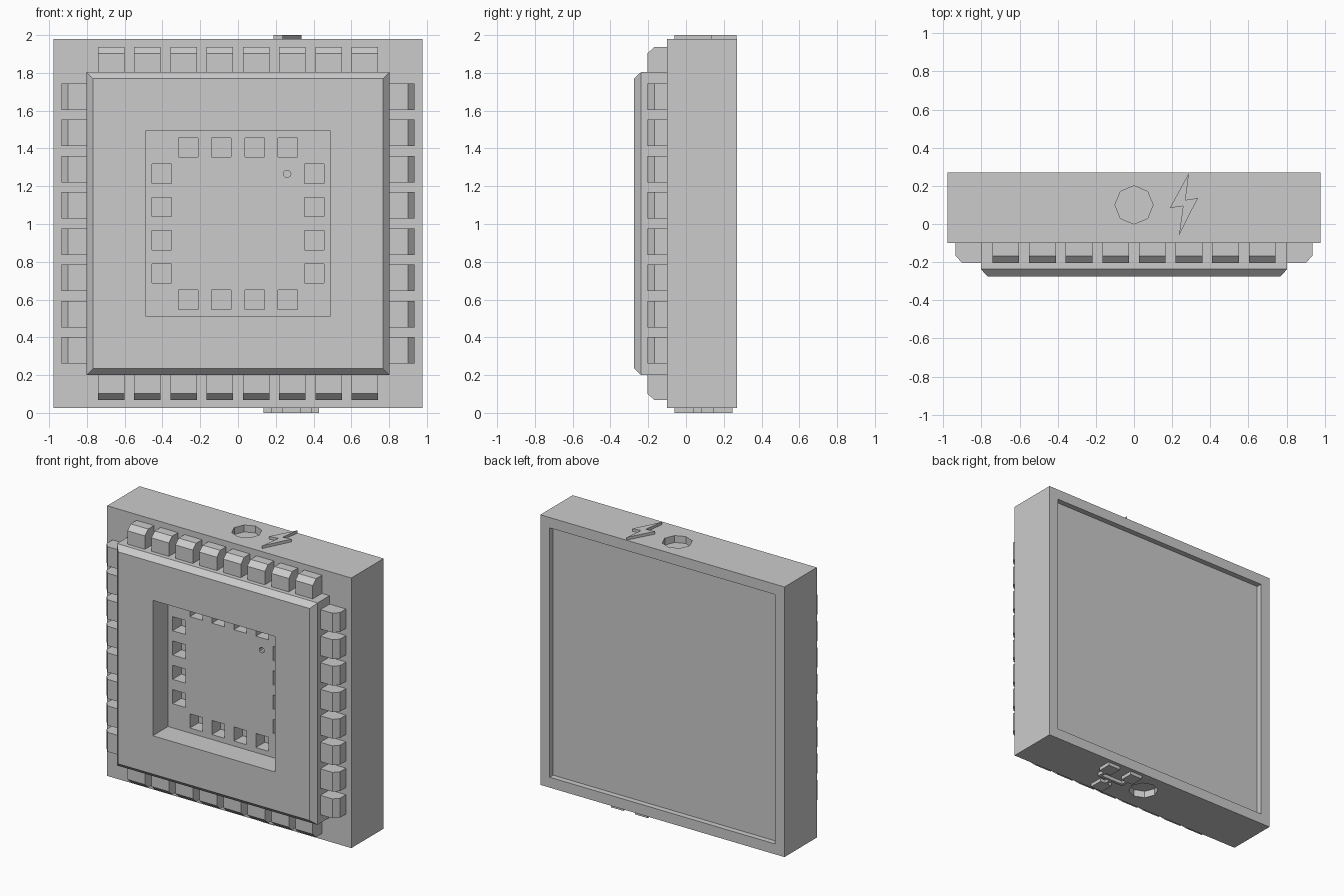
import bpy, bmesh
from math import pi, cos, sin
from mathutils import Matrix, Vector

cube = bpy.data.objects.get("Cube")
if cube:
    bpy.data.objects.remove(cube, do_unlink=True)

MID = 1.0025      # height of the chip centre
HALF = 0.9775     # half size of the body
FRONT, BACK = -0.1, 0.27
BOTTOM, TOP = MID - HALF, MID + HALF


def finish(name, bm):
    bmesh.ops.recalc_face_normals(bm, faces=bm.faces)
    mesh = bpy.data.meshes.new(name)
    bm.to_mesh(mesh)
    bm.free()
    obj = bpy.data.objects.new(name, mesh)
    bpy.context.collection.objects.link(obj)
    return obj


def prism(bm, points, direction):
    """Extrude a closed outline along a vector."""
    face = bm.faces.new([bm.verts.new(p) for p in points])
    new = bmesh.ops.extrude_face_region(bm, geom=[face], use_keep_orig=True)["geom"]
    verts = [v for v in new if isinstance(v, bmesh.types.BMVert)]
    bmesh.ops.translate(bm, verts=verts, vec=Vector(direction))


def rect(x, z, half, y):
    """Square outline facing the front."""
    return [(x + sx * half, y, z + sz * half)
            for sx, sz in ((-1, -1), (1, -1), (1, 1), (-1, 1))]


def slab(bm, x0, x1, y0, y1, z0, z1):
    prism(bm, [(x0, y0, z0), (x1, y0, z0), (x1, y1, z0), (x0, y1, z0)], (0, 0, z1 - z0))


def ring(cx, cy, r, z, n):
    return [(cx + r * cos(2 * pi * i / n), cy + r * sin(2 * pi * i / n), z) for i in range(n)]


# Body block
bm = bmesh.new()
prism(bm, rect(0, MID, HALF, FRONT), (0, BACK - FRONT, 0))
body = finish("body", bm)

# Cutter: back recess, round sockets, square pockets and a pin hole
bm = bmesh.new()
prism(bm, rect(0, MID, HALF - 0.075, BACK - 0.04), (0, 0.1, 0))
prism(bm, ring(0, 0.1, 0.1, TOP - 0.05, 8), (0, 0, 0.1))
prism(bm, ring(0, 0.1, 0.1, BOTTOM + 0.05, 8), (0, 0, -0.1))
for i in range(4):
    offset = (i - 1.5) * 0.176
    for side in (-1, 1):
        for x, z in ((offset, side * 0.403), (side * 0.403, offset)):
            prism(bm, rect(x, MID + z, 0.051, FRONT - 0.03), (0, 0.13, 0))
pin = [(x, FRONT - 0.03, MID + z) for x, z, _ in ring(0.26, 0.263, 0.02, 0, 10)]
prism(bm, pin, (0, 0.08, 0))
cutter = finish("body_cutter", bm)
cutter.hide_render = True

cut = body.modifiers.new("recesses", "BOOLEAN")
cut.operation, cut.solver, cut.object = "DIFFERENCE", "EXACT", cutter
bpy.context.view_layer.objects.active = body
bpy.ops.object.modifier_apply(modifier=cut.name)
bpy.data.objects.remove(cutter, do_unlink=True)

# Chamfered front frame with a square opening
bm = bmesh.new()
sections = [(0.803, FRONT), (0.803, -0.237), (0.767, -0.275), (0.49, -0.275), (0.49, FRONT)]
loops = [[bm.verts.new(p) for p in rect(0, MID, h, y)] for h, y in sections]
for a, b in zip(loops, loops[1:] + loops[:1]):
    for i in range(4):
        j = (i + 1) % 4
        bm.faces.new((a[i], a[j], b[j], b[i]))
finish("front_frame", bm)

# Contact leads on all four sides
profile = [(FRONT, 0.79), (FRONT, 0.935), (-0.167, 0.935), (-0.205, 0.9), (-0.205, 0.79)]
for turn, side in enumerate(("top", "left", "bottom", "right")):
    bm = bmesh.new()
    for i in range(8):
        x = (i - 3.5) * 0.192 - 0.07
        prism(bm, [(x, y, z) for y, z in profile], (0.14, 0, 0))
    bm.transform(Matrix.Translation((0, 0, MID)) @ Matrix.Rotation(turn * pi / 2, 4, "Y"))
    finish(side + "_leads", bm)

# Raised lightning bolt on the top
bolt = [(0.288, 0.267), (0.188, 0.084), (0.257, 0.094),
        (0.236, -0.06), (0.335, 0.136), (0.27, 0.126)]
bm = bmesh.new()
prism(bm, [(x, y, TOP) for x, y in bolt], (0, 0, 2 - TOP))
finish("bolt_symbol", bm)

# Raised network tree on the underside
bm = bmesh.new()
for x, y in ((0.185, 0.195), (0.38, 0.195), (0.282, -0.01)):
    slab(bm, x - 0.05, x + 0.05, y - 0.05, y + 0.05, 0, BOTTOM)
slab(bm, 0.175, 0.39, 0.083, 0.103, 0, BOTTOM)
for x, y0, y1 in ((0.185, 0.103, 0.145), (0.38, 0.103, 0.145), (0.282, 0.04, 0.083)):
    slab(bm, x - 0.01, x + 0.01, y0, y1, 0, BOTTOM)
finish("network_symbol", bm)
